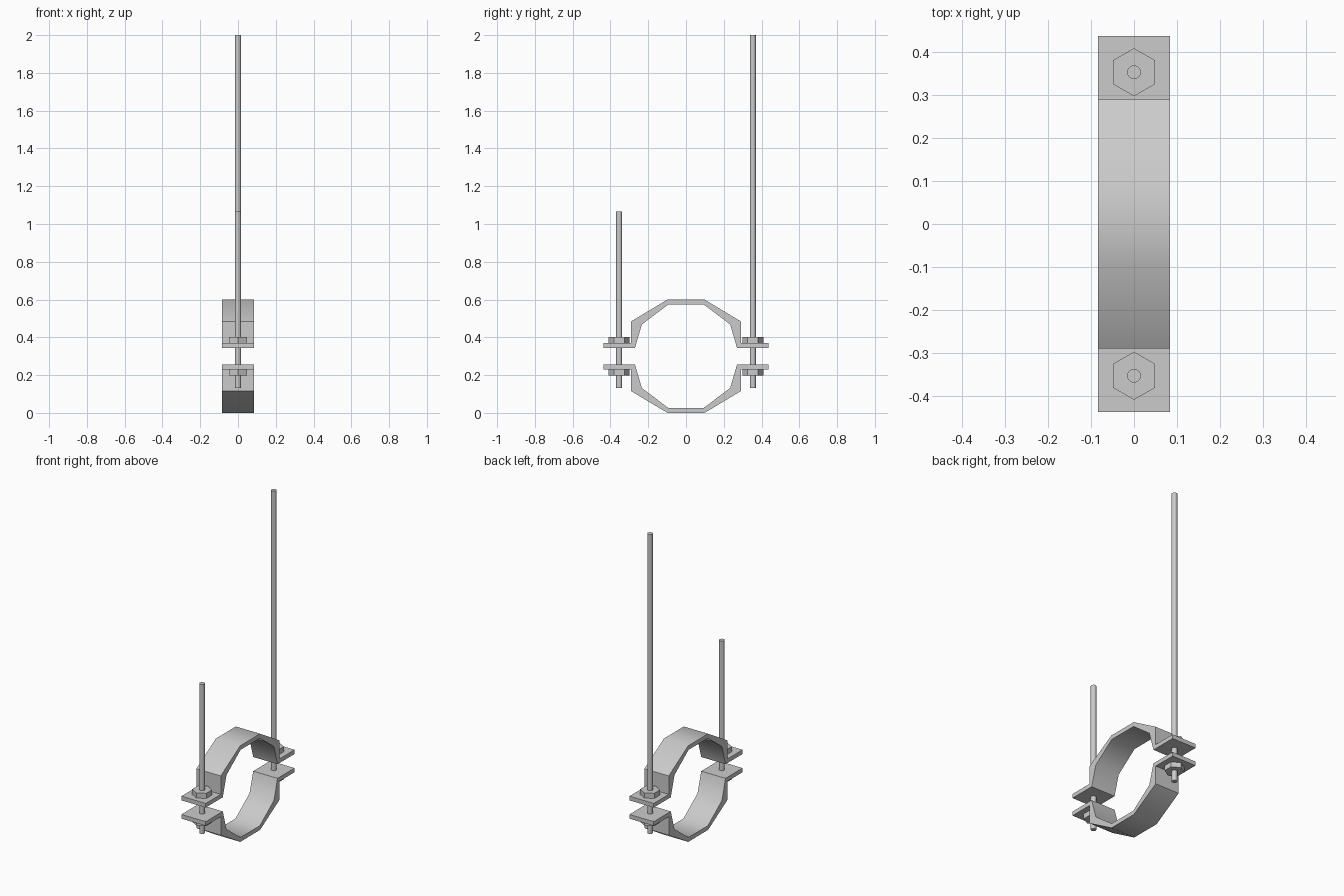
import bpy, bmesh, math

if "Cube" in bpy.data.objects:
    bpy.data.objects.remove(bpy.data.objects["Cube"])

def prism(name, base, offset, smooth=None):
    """Extrude a closed polygon by an offset vector."""
    bm = bmesh.new()
    face = bm.faces.new([bm.verts.new(p) for p in base])
    ext = bmesh.ops.extrude_face_region(bm, geom=[face], use_keep_orig=True)
    moved = [v for v in ext["geom"] if isinstance(v, bmesh.types.BMVert)]
    bmesh.ops.translate(bm, verts=moved, vec=offset)
    bmesh.ops.recalc_face_normals(bm, faces=bm.faces)
    me = bpy.data.meshes.new(name)
    bm.to_mesh(me)
    bm.free()
    ob = bpy.data.objects.new(name, me)
    bpy.context.collection.objects.link(ob)
    if smooth:
        bpy.ops.object.select_all(action='DESELECT')
        ob.select_set(True)
        bpy.context.view_layer.objects.active = ob
        bpy.ops.object.shade_smooth_by_angle(angle=math.radians(smooth))
    return ob

def rod(name, y, z0, z1, radius, sides, smooth=None):
    ring = [(-radius * math.sin(2 * math.pi * i / sides),
             y + radius * math.cos(2 * math.pi * i / sides), z0) for i in range(sides)]
    return prism(name, ring, (0, 0, z1 - z0), smooth)

WIDTH, MID, BOLT_Y = 0.168, 0.30, 0.354

# Half profile of a clamp strap (y, height above the split plane)
outer = [(0.098, 0.30), (0.29, 0.185), (0.29, 0.07), (0.438, 0.07)]
inner = [(0.438, 0.044), (0.27, 0.044), (0.234, 0.168), (0.095, 0.273)]
half = outer + inner
profile = half + [(-y, z) for y, z in reversed(half)]

# Upper and lower straps
for name, s in (("upper_strap", 1), ("lower_strap", -1)):
    prism(name, [(-WIDTH / 2, y, MID + s * z) for y, z in profile], (WIDTH, 0, 0), 40)

# Threaded rods with a nut on each flange
for side, s, top in (("front", -1, 1.065), ("back", 1, 2.0)):
    y = s * BOLT_Y
    rod(side + "_rod", y, 0.132, top, 0.016, 16, 40)
    rod(side + "_upper_nut", y, 0.37, 0.402, 0.056, 6)
    rod(side + "_lower_nut", y, 0.198, 0.23, 0.056, 6)
